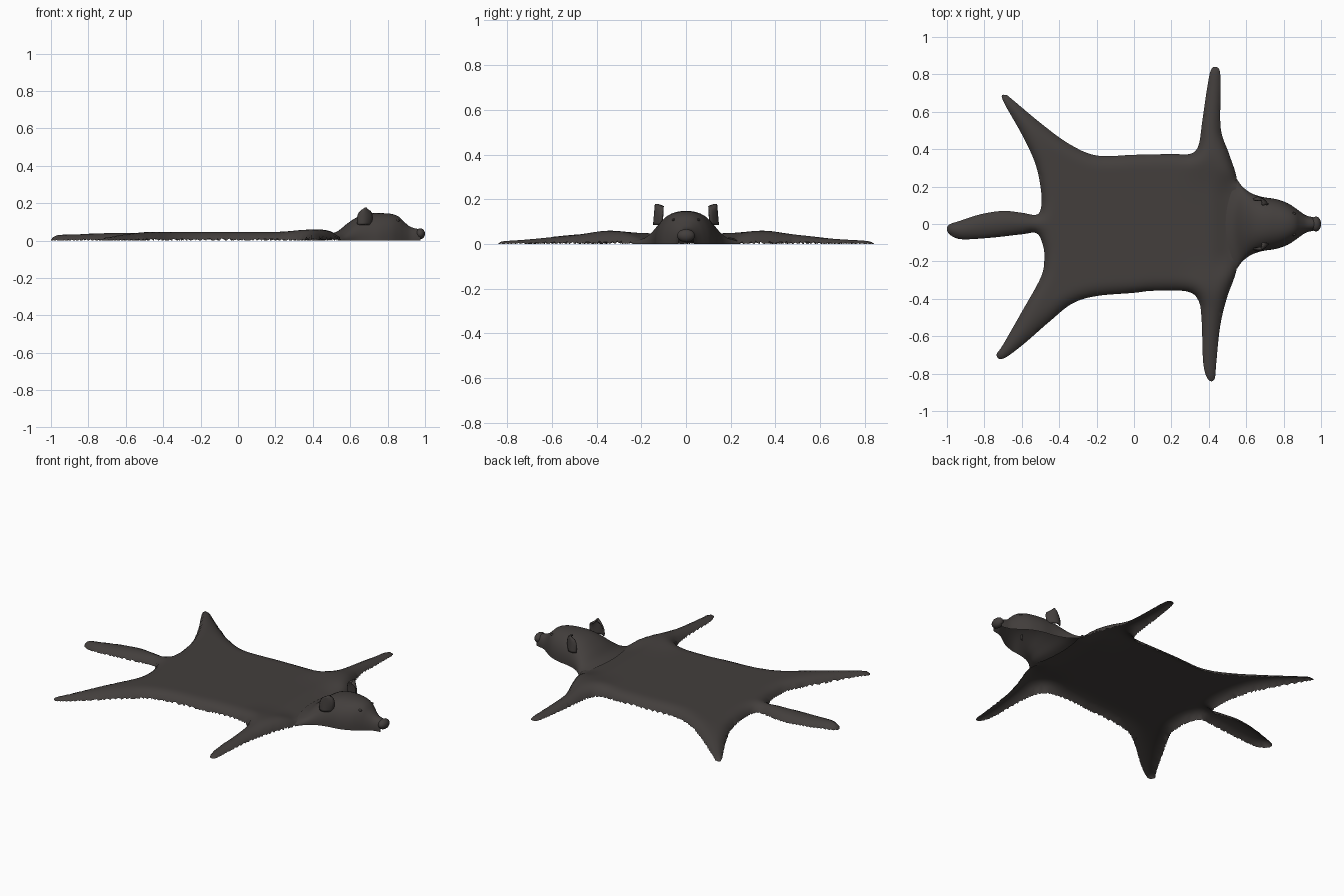
import bpy, bmesh, math
from mathutils import Vector, kdtree

if "Cube" in bpy.data.objects:
    bpy.data.objects.remove(bpy.data.objects["Cube"])

fur = bpy.data.materials.new("dark_brown_fur")
fur.diffuse_color = (0.056, 0.049, 0.046, 1)
fur.use_nodes = True
fur.node_tree.nodes["Principled BSDF"].inputs["Base Color"].default_value = fur.diffuse_color


def finish(name, bm):
    me = bpy.data.meshes.new(name)
    bm.to_mesh(me)
    bm.free()
    me.materials.append(fur)
    for p in me.polygons:
        p.use_smooth = True
    ob = bpy.data.objects.new(name, me)
    bpy.context.collection.objects.link(ob)
    return ob


def spline(a, b, c, d, t):
    # Catmull-Rom between b and c
    return tuple(0.5 * (2 * q + (r - p) * t + (2 * p - 5 * q + 4 * r - s) * t * t
                        + (3 * q - p - 3 * r + s) * t ** 3) for p, q, r, s in zip(a, b, c, d))


def step(a, b, v):
    t = max(0, min(1, (v - a) / (b - a)))
    return t * t * (3 - 2 * t)


# Pelt outline, counter-clockwise from the neck
outline = [
    (.52, 0), (.53, .12), (.55, .235), (.51, .37), (.465, .5), (.462, .68), (.46, .81), (.437, .84),
    (.41, .82), (.39, .72), (.365, .55), (.345, .42), (.30, .375), (.2, .374), (0, .37), (-.2, .366),
    (-.35, .43), (-.5, .54), (-.65, .665), (-.685, .69), (-.703, .665), (-.6, .48), (-.53, .33),
    (-.5, .2), (-.495, .1), (-.52, .05), (-.6, .06), (-.7, .07), (-.82, .052), (-.93, .017), (-.99, -.005),
    (-.998, -.04), (-.96, -.072), (-.9, -.082), (-.75, -.072), (-.6, -.055), (-.52, -.05),
    (-.485, -.12), (-.48, -.2), (-.5, -.29), (-.6, -.47), (-.7, -.645), (-.735, -.7), (-.7, -.72),
    (-.6, -.65), (-.45, -.52), (-.33, -.425), (-.2, -.385), (0, -.368), (.1, -.357), (.28, -.36),
    (.345, -.41), (.362, -.52), (.37, -.74), (.395, -.83), (.43, -.83), (.44, -.74), (.46, -.55),
    (.495, -.4), (.55, -.235), (.53, -.12)]
n = len(outline)
edge = []
for i in range(n):
    q = [outline[(i + k) % n] for k in (-1, 0, 1, 2)]
    edge += [spline(*q, t / 6) for t in range(6)]

# Dense edge samples (the neck opening is left out so it stays raised)
samples = []
for i, p in enumerate(edge):
    q = edge[(i + 1) % len(edge)]
    if p[0] > .51 and abs(p[1]) < .225:
        continue
    samples += [(p[0] + (q[0] - p[0]) * k / 6, p[1] + (q[1] - p[1]) * k / 6, 0) for k in range(6)]
tree = kdtree.KDTree(len(samples))
for i, s in enumerate(samples):
    tree.insert(s, i)
tree.balance()

bm = bmesh.new()
bm.faces.new([bm.verts.new((x, y, 0)) for x, y in edge])
for axis, lo, hi in ((0, -1, .56), (1, -.84, .85)):
    no = Vector((0, 0, 0))
    no[axis] = 1
    v = lo + .0113
    while v < hi:
        bmesh.ops.bisect_plane(bm, geom=bm.verts[:] + bm.edges[:] + bm.faces[:],
                               dist=1e-5, plane_co=no * v, plane_no=no)
        v += .02
for v in bm.verts:
    x, y = v.co.x, v.co.y
    d = min(tree.find((x, y, 0))[2] / .075, 1)
    peak = .047 + .012 * math.exp(-((abs(y) - .34) / .1) ** 2) * step(.2, .37, x)
    peak *= 1 - .65 * step(.36, .88, abs(y))
    peak *= 1 - .25 * step(-.5, -.9, x) * (abs(y) < .2)
    peak *= 1 - .5 * step(.40, .53, x) * (1 - step(.15, .3, abs(y)))
    v.co.z = peak * math.sqrt(1 - (1 - d) ** 2)
finish("pelt", bm)

# Head shell: open-bottomed arches (x at middle, x at sides, half width, height)
sections = [
    (.49, .55, .24, .034), (.535, .575, .205, .052), (.585, .61, .175, .092), (.64, .65, .155, .127),
    (.70, .70, .142, .145), (.76, .76, .133, .147), (.82, .82, .112, .143), (.86, .86, .087, .128),
    (.89, .89, .065, .099), (.92, .92, .046, .075), (.95, .95, .038, .065), (.975, .975, .033, .06)]
rows = []
m = len(sections)
for i in range(m - 1):
    q = [sections[max(0, min(m - 1, i + k))] for k in (-1, 0, 1, 2)]
    rows += [spline(*q, t / 4) for t in range(4)]
rows.append(sections[-1])
bm = bmesh.new()
grid = []
for xm, xs, w, h in rows:
    ring = []
    for k in range(29):
        a = math.pi * k / 28
        c, s = math.cos(a), abs(math.sin(a))
        y = math.copysign(abs(c) ** .87, c)
        ring.append(bm.verts.new((xm + (xs - xm) * y * y, w * y, h * s ** .87)))
    grid.append(ring)
for r0, r1 in zip(grid, grid[1:]):
    for k in range(28):
        bm.faces.new((r0[k], r1[k], r1[k + 1], r0[k + 1]))
bmesh.ops.recalc_face_normals(bm, faces=bm.faces[:])
if sum(f.normal.z for f in bm.faces) < 0:
    bmesh.ops.reverse_faces(bm, faces=bm.faces[:])
finish("head", bm)


def ellipsoid(name, loc, radii):
    bm = bmesh.new()
    bmesh.ops.create_uvsphere(bm, u_segments=20, v_segments=12, radius=1)
    for v in bm.verts:
        v.co = Vector(loc) + Vector(a * b for a, b in zip(v.co, radii))
    return finish(name, bm)


ellipsoid("nose", (.974, 0, .037), (.026, .04, .029))

# Ears (cupped leaves) and eyes, one of each per side
for side, tag in ((1, "left"), (-1, "right")):
    ellipsoid("eye_" + tag, (.853, side * .056, .108), (.013, .007, .006))
    bm = bmesh.new()
    grid = []
    for i in range(9):
        u = i / 8
        wide = .042 * math.sqrt(max(0, 1 - u ** 1.7)) * (.75 + .6 * u) + .002
        row = []
        for k in range(9):
            v = k / 4 - 1
            x = .674 + .008 * u + wide * v
            y = .142 - .022 * v * v - .012 * v - .008 * u
            row.append(bm.verts.new((x, side * y, .085 + .093 * u - .012 * v * v * u)))
        grid.append(row)
    for r0, r1 in zip(grid, grid[1:]):
        for k in range(8):
            bm.faces.new((r0[k], r0[k + 1], r1[k + 1], r1[k]))
    bmesh.ops.recalc_face_normals(bm, faces=bm.faces[:])
    ear = finish("ear_" + tag, bm)
    mod = ear.modifiers.new("thickness", 'SOLIDIFY')
    mod.thickness = .008
    mod.offset = 0
